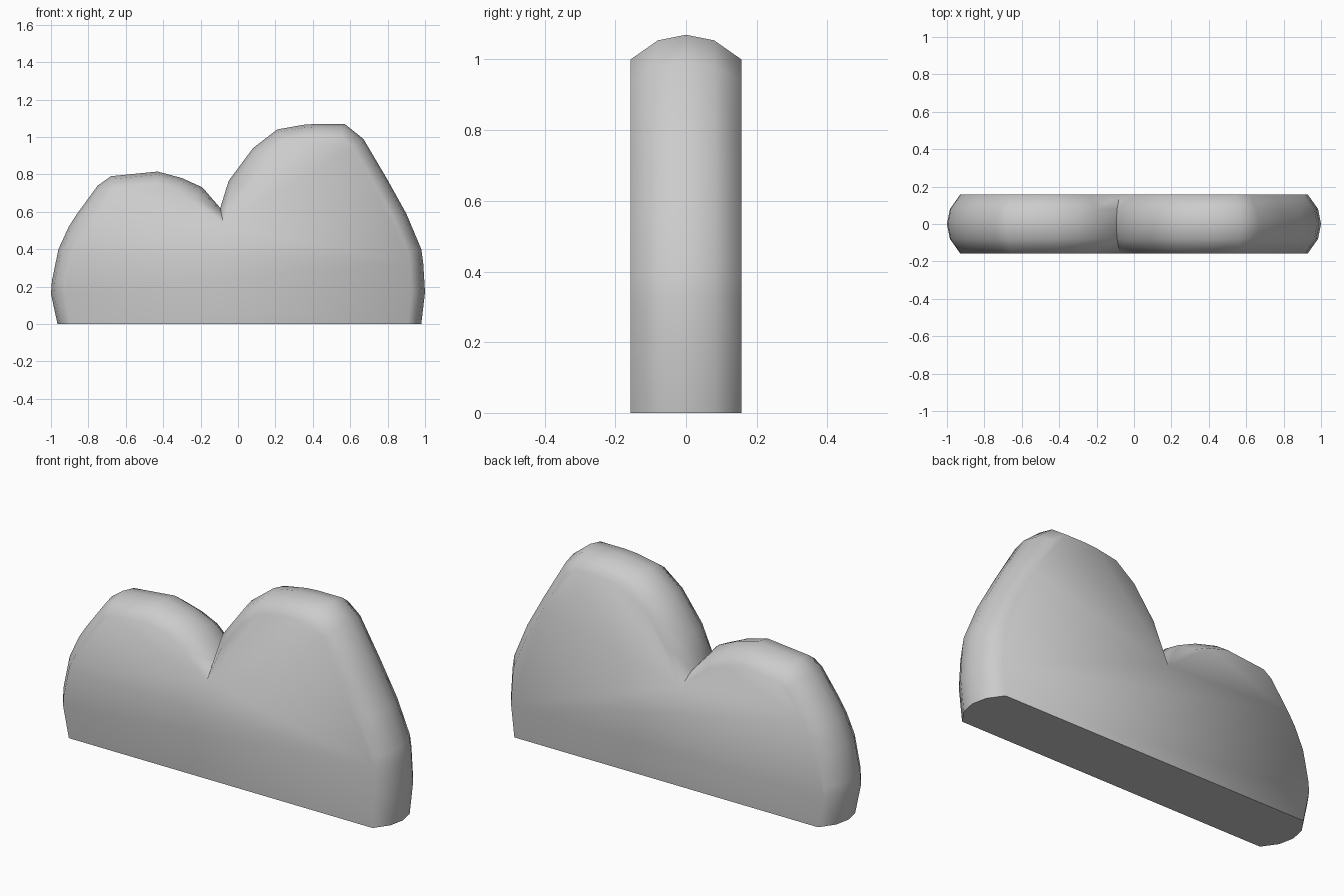
import bpy, bmesh, math
from mathutils import Vector

if "Cube" in bpy.data.objects:
    bpy.data.objects.remove(bpy.data.objects["Cube"])

# Front silhouette of the two-humped slab, left foot to right foot (x, z)
OUTLINE = [Vector(p) for p in [
    (-0.965, 0), (-1, 0.16), (-0.995, 0.23), (-0.96, 0.40), (-0.905, 0.52),
    (-0.86, 0.59), (-0.75, 0.74), (-0.68, 0.79), (-0.43, 0.815), (-0.30, 0.78),
    (-0.19, 0.73), (-0.095, 0.62), (-0.05, 0.765), (0.08, 0.94), (0.21, 1.04),
    (0.35, 1.065), (0.42, 1.07), (0.57, 1.07), (0.67, 0.99), (0.80, 0.77),
    (0.90, 0.59), (0.98, 0.40), (0.99, 0.33), (1.0, 0.17), (0.98, 0)]]

# Rounded rim: depth y and how far the silhouette is inset there
RIM = [(-0.157, 0.07), (-0.08, 0.016), (0, 0), (0.08, 0.016), (0.157, 0.07)]


def inset(points, d):
    """Move an open outline inward by d, keeping both feet on the ground."""
    result = []
    for i, p in enumerate(points):
        if i == 0 or i == len(points) - 1:
            result.append(Vector((p.x - math.copysign(d, p.x), 0)))
            continue
        a = (p - points[i - 1]).normalized()
        b = (points[i + 1] - p).normalized()
        na, nb = Vector((a.y, -a.x)), Vector((b.y, -b.x))
        n = (na + nb).normalized()
        result.append(p + n * d / max(n.dot(na), 0.75))
    return result


# Slab body: rim strips, two flat faces and the base
bm = bmesh.new()
rings = [[bm.verts.new((q.x, y, q.y)) for q in inset(OUTLINE, d)] for y, d in RIM]
for r, s in zip(rings, rings[1:]):
    for i in range(len(r) - 1):
        bm.faces.new((r[i], r[i + 1], s[i + 1], s[i]))
bm.faces.new(rings[0])
bm.faces.new(rings[-1])
bm.faces.new([r[0] for r in rings] + [r[-1] for r in reversed(rings)])
bmesh.ops.recalc_face_normals(bm, faces=bm.faces)

mesh = bpy.data.meshes.new("double_hump_slab")
bm.to_mesh(mesh)
bm.free()
slab = bpy.data.objects.new("double_hump_slab", mesh)
bpy.context.collection.objects.link(slab)

# Smooth rim, sharp base
bpy.context.view_layer.objects.active = slab
slab.select_set(True)
bpy.ops.object.shade_smooth_by_angle(angle=math.radians(65))
